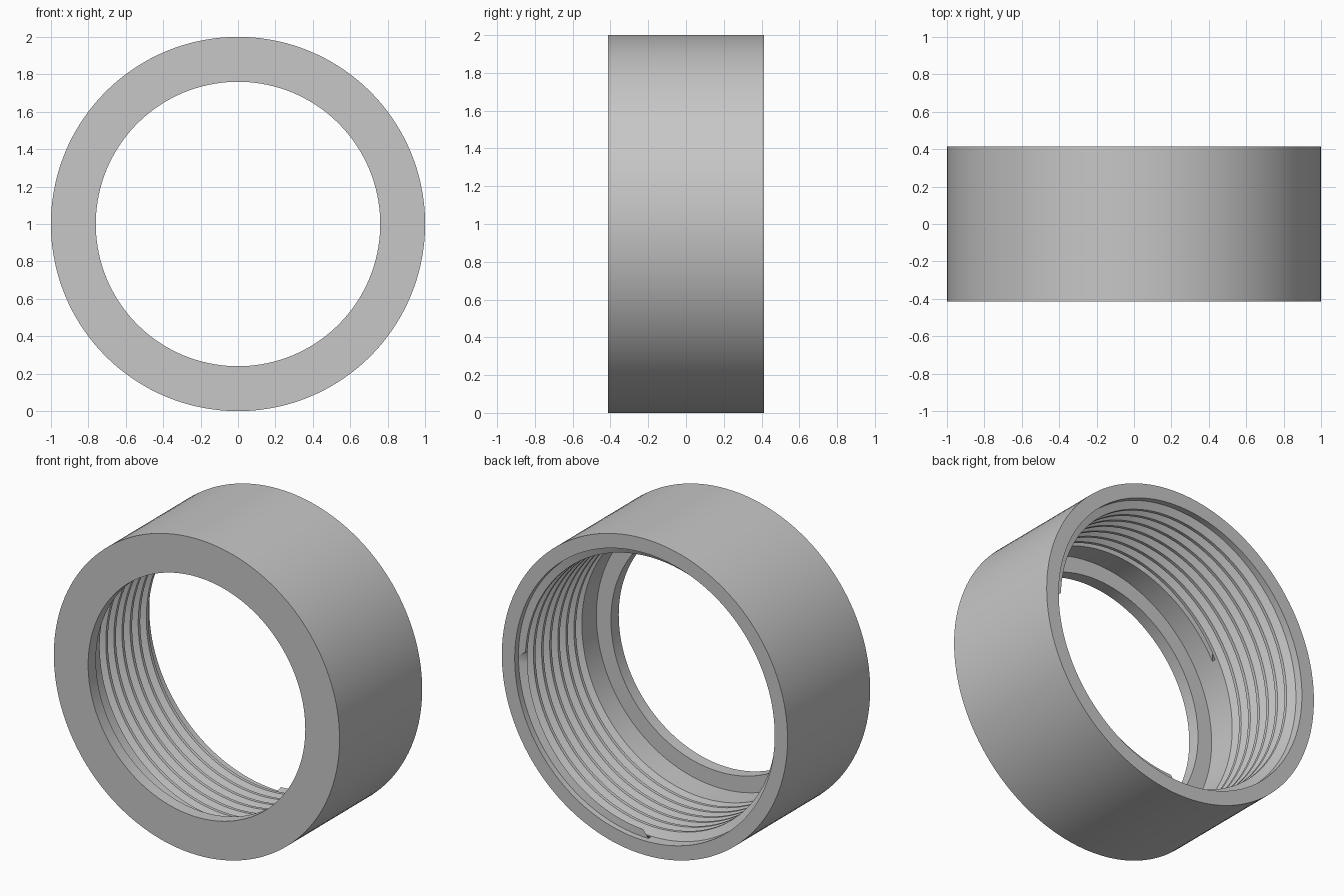
import bpy
import bmesh
from math import cos, sin, pi, radians

cube = bpy.data.objects.get("Cube")
if cube:
    bpy.data.objects.remove(cube, do_unlink=True)

SEGMENTS = 144
HALF = 0.413            # half width of the collar
BORE, ROOT = 0.862, 0.91  # thread crest and root radii
THREAD_END, THREAD_START = -0.19, 0.375
PITCH = 0.081

# Collar shell: relief groove, lip, front face, outer wall, back face, entry
SHELL = [(BORE, THREAD_END), (BORE, -0.335), (0.76, -0.335), (0.76, -HALF),
         (1.0, -HALF), (1.0, HALF), (ROOT, HALF), (ROOT, THREAD_START)]

# One thread turn: flat crest, flank, flat root, flank
TURN = [(0.0, BORE), (0.25, BORE), (0.5625, ROOT), (0.6875, ROOT)]


def thread_section(turn_fraction):
    """Thread profile from the entry inwards, shifted along the helix."""
    points = []
    for turn in range(-2, 10):
        for offset, radius in TURN:
            y = THREAD_START - PITCH * (turn + offset + turn_fraction)
            if y >= THREAD_START:
                y, radius = THREAD_START, ROOT
            elif y <= THREAD_END:
                y, radius = THREAD_END, BORE
            points.append((radius, y))
    return points


# Sweep the whole section round the axis; the helix closes after one turn
bm = bmesh.new()
columns = []
for j in range(SEGMENTS + 1):
    fraction = j / SEGMENTS
    angle = 2 * pi * fraction
    section = SHELL + thread_section(fraction)
    columns.append([bm.verts.new((r * cos(angle), y, 1 + r * sin(angle)))
                    for r, y in section])

for a, b in zip(columns, columns[1:]):
    for i in range(len(a)):
        k = (i + 1) % len(a)
        bm.faces.new((a[i], a[k], b[k], b[i]))

bmesh.ops.remove_doubles(bm, verts=bm.verts[:], dist=0.0001)
bmesh.ops.dissolve_degenerate(bm, dist=0.0001, edges=bm.edges[:])

mesh = bpy.data.meshes.new("threaded_collar")
bm.to_mesh(mesh)
bm.free()
collar = bpy.data.objects.new("threaded_collar", mesh)
bpy.context.collection.objects.link(collar)

# Plain grey finish
grey = bpy.data.materials.new("light_grey")
grey.use_nodes = True
colour = (0.57, 0.57, 0.57, 1.0)
grey.diffuse_color = colour
grey.node_tree.nodes["Principled BSDF"].inputs["Base Color"].default_value = colour
mesh.materials.append(grey)

# Smooth walls with crisp edges
bpy.ops.object.select_all(action='DESELECT')
collar.select_set(True)
bpy.context.view_layer.objects.active = collar
bpy.ops.object.shade_smooth_by_angle(angle=radians(30))
